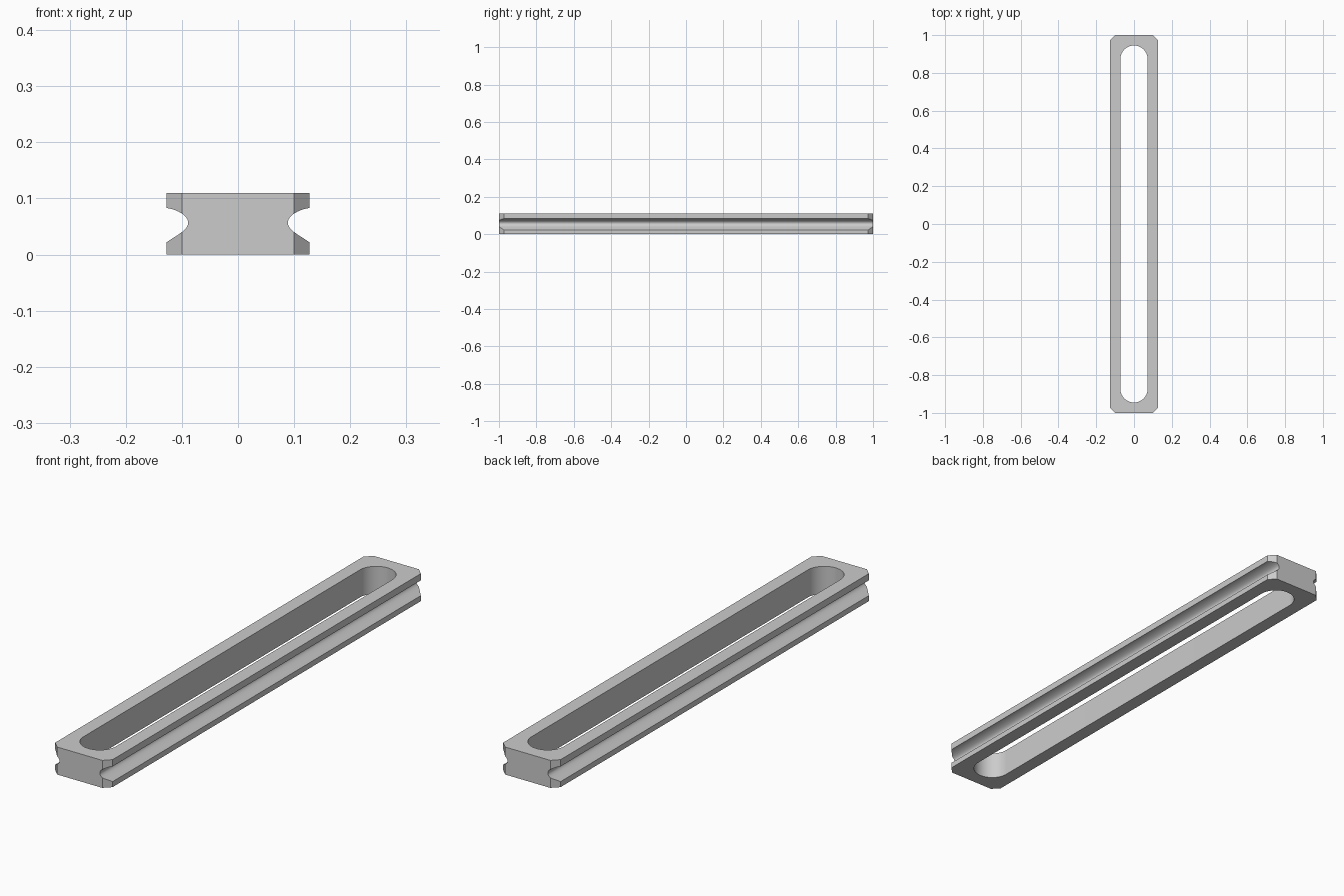
import bpy
import bmesh
from math import cos, sin, pi, radians
from mathutils import Vector
from mathutils.geometry import interpolate_bezier

cube = bpy.data.objects.get("Cube")
if cube:
    bpy.data.objects.remove(cube, do_unlink=True)

HALF_W, HALF_L, HEIGHT, CHAMFER = 0.127, 1.0, 0.11, 0.027
SLOT_R, SLOT_END = 0.072, 0.945

grey = bpy.data.materials.new("plain_grey")
grey.use_nodes = True
colour = (0.6, 0.6, 0.6, 1)
grey.diffuse_color = colour
grey.node_tree.nodes["Principled BSDF"].inputs["Base Color"].default_value = colour


def prism(name, points, sweep):
    """Solid made by sweeping a closed outline along a vector."""
    bm = bmesh.new()
    face = bm.faces.new([bm.verts.new(p) for p in points])
    swept = bmesh.ops.extrude_face_region(bm, geom=[face])["geom"]
    bmesh.ops.translate(bm, vec=Vector(sweep),
                        verts=[v for v in swept if isinstance(v, bmesh.types.BMVert)])
    bmesh.ops.recalc_face_normals(bm, faces=bm.faces)
    mesh = bpy.data.meshes.new(name)
    bm.to_mesh(mesh)
    bm.free()
    mesh.materials.append(grey)
    obj = bpy.data.objects.new(name, mesh)
    bpy.context.collection.objects.link(obj)
    return obj


def cut(target, cutter):
    cutter.hide_render = True
    mod = target.modifiers.new("cut", 'BOOLEAN')
    mod.operation = 'DIFFERENCE'
    mod.solver = 'EXACT'
    mod.object = cutter
    bpy.context.view_layer.objects.active = target
    bpy.ops.object.modifier_apply(modifier=mod.name)
    bpy.data.objects.remove(cutter, do_unlink=True)


# Bar with chamfered corners
inner_x, inner_y = HALF_W - CHAMFER, HALF_L - CHAMFER
corner = [(HALF_W, inner_y), (inner_x, HALF_L)]
outline = []
for sx, sy in ((1, 1), (-1, 1), (-1, -1), (1, -1)):
    pair = corner if sx * sy > 0 else corner[::-1]
    outline += [(sx * x, sy * y, 0) for x, y in pair]
bar = prism("slotted_bar", outline, (0, 0, HEIGHT))

# Long slot with round ends
slot = []
for side in (1, -1):
    for i in range(33):
        a = pi * i / 32
        slot.append((side * SLOT_R * cos(a),
                     side * (SLOT_END - SLOT_R + SLOT_R * sin(a)), -0.1))
cut(bar, prism("slot_cutter", slot, (0, 0, 0.4)))

# Rounded groove along each side
upper = [(0.127, 0.083), (0.108, 0.080), (0.089, 0.070), (0.089, 0.057)]
lower = [(0.089, 0.057), (0.089, 0.044), (0.104, 0.038), (0.127, 0.022)]


def curve(ctrl):
    return [(p.x, p.z) for p in
            interpolate_bezier(*[Vector((x, 0, z)) for x, z in ctrl], 14)]


groove = [(0.2, 0.083)] + curve(upper) + curve(lower)[1:] + [(0.2, 0.022)]
for side in (1, -1):
    cut(bar, prism("groove_cutter", [(side * x, -1.2, z) for x, z in groove], (0, 2.4, 0)))

# Smooth the curved walls, keep the edges sharp
bpy.ops.object.select_all(action='DESELECT')
bar.select_set(True)
bpy.context.view_layer.objects.active = bar
bpy.ops.object.shade_smooth_by_angle(angle=radians(25))
